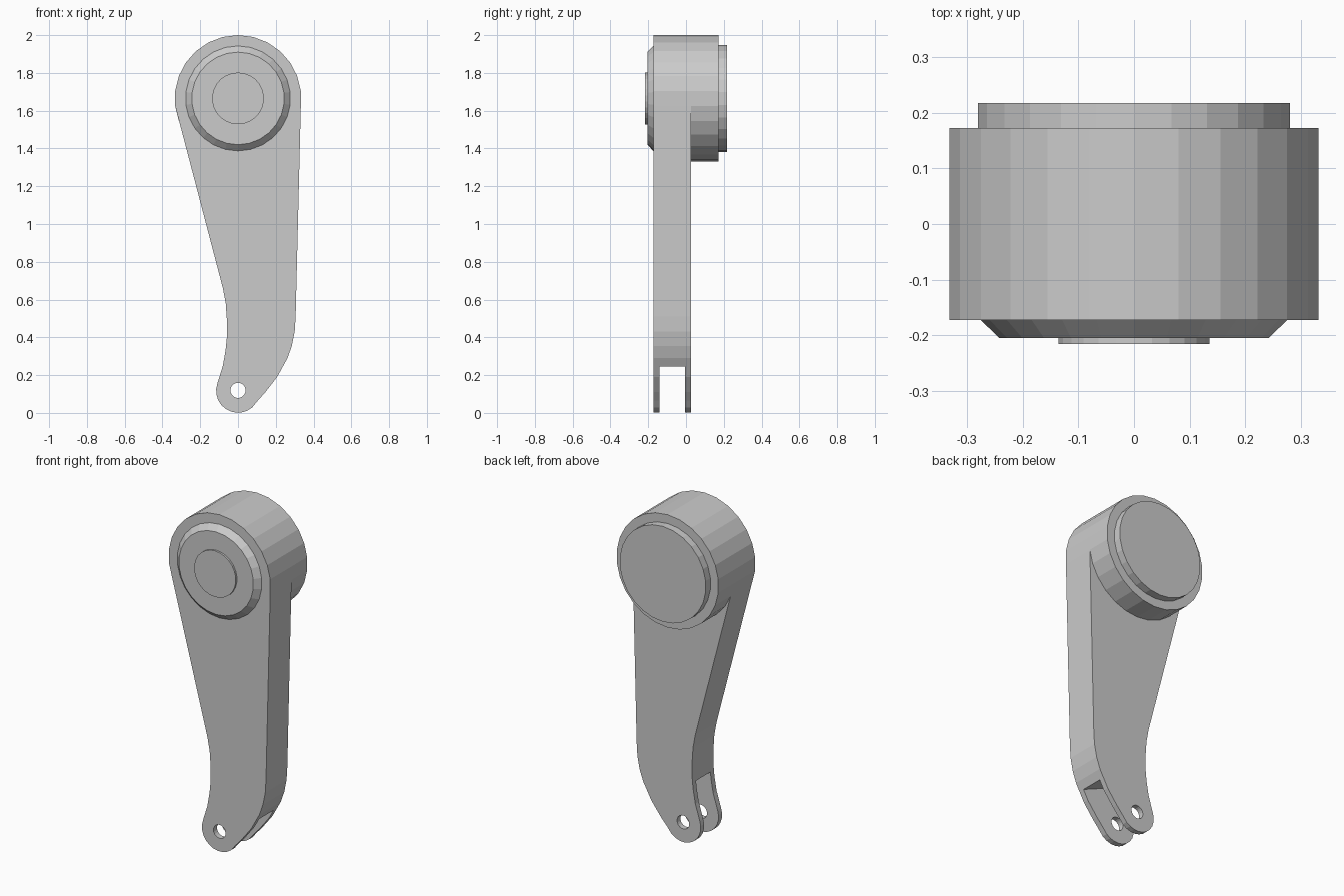
import bpy, bmesh
from math import sin, cos, pi, radians

if "Cube" in bpy.data.objects:
    bpy.data.objects.remove(bpy.data.objects["Cube"])

HEAD_Z, HEAD_R, SIDES = 1.665, 0.335, 26


def loft(name, rings):
    """Skin a list of equal-length point rings and cap both ends."""
    bm = bmesh.new()
    loops = [[bm.verts.new(p) for p in ring] for ring in rings]
    n = len(loops[0])
    for a, b in zip(loops, loops[1:]):
        for i in range(n):
            j = (i + 1) % n
            bm.faces.new((a[i], a[j], b[j], b[i]))
    bm.faces.new(loops[0])
    bm.faces.new(loops[-1])
    bmesh.ops.recalc_face_normals(bm, faces=bm.faces)
    mesh = bpy.data.meshes.new(name)
    bm.to_mesh(mesh)
    bm.free()
    obj = bpy.data.objects.new(name, mesh)
    bpy.context.collection.objects.link(obj)
    return obj


def prism(name, profile, y0, y1):
    return loft(name, [[(x, y, z) for x, z in profile] for y in (y0, y1)])


def arc(x, z, r, a0, a1, steps):
    """Points clockwise or anticlockwise, angles in degrees from straight up."""
    out = []
    for i in range(steps + 1):
        a = radians(a0 + (a1 - a0) * i / steps)
        out.append((x + r * sin(a), z + r * cos(a)))
    return out


def disc(name, sections, z=HEAD_Z, sides=SIDES):
    """Stepped disc along y from (radius, y) sections."""
    return loft(name, [[(x, y, zz) for x, zz in arc(0, z, r, 0, 360, sides)[:-1]]
                       for r, y in sections])


def cut(obj, cutter):
    mod = obj.modifiers.new("cut", 'BOOLEAN')
    mod.operation = 'DIFFERENCE'
    mod.solver = 'EXACT'
    mod.object = cutter
    cutter.hide_render = True
    cutter.hide_set(True)


# Arm plate: head arc, right edge, fork tip, left edge
step = 360 / SIDES
outline = arc(0, HEAD_Z, HEAD_R, -7 * step, 7 * step, 14)
outline += [(0.305, 0.51), (0.3, 0.43), (0.285, 0.355), (0.262, 0.29),
            (0.207, 0.19), (0.145, 0.11), (0.105, 0.065)]
outline += arc(0, 0.117, 0.116, 140, 290, 10)
outline += [(-0.08, 0.25), (-0.066, 0.33), (-0.058, 0.41), (-0.058, 0.48),
            (-0.065, 0.58), (-0.08, 0.66)]
arm = prism("arm", outline, -0.173, 0.027)

# Fork slot with a slanted roof, and pin hole
slot = prism("slot_cutter", [(-0.257, 0.451), (0.434, 0.162), (0.434, -0.3),
                             (-0.257, -0.3)], -0.14, -0.005)
hole = disc("pin_hole_cutter", [(0.04, -0.3), (0.04, 0.2)], 0.119, 20)
cut(arm, slot)
cut(arm, hole)

# Round head behind the plate and its raised back cover
disc("head_housing", [(HEAD_R, 0.027), (HEAD_R, 0.173)])
disc("back_cover", [(0.283, 0.173), (0.283, 0.218)])

# Chamfered front cover with centre cap
disc("front_cover", [(0.278, -0.173), (0.245, -0.205)])
disc("centre_cap", [(0.137, -0.205), (0.137, -0.216)])
